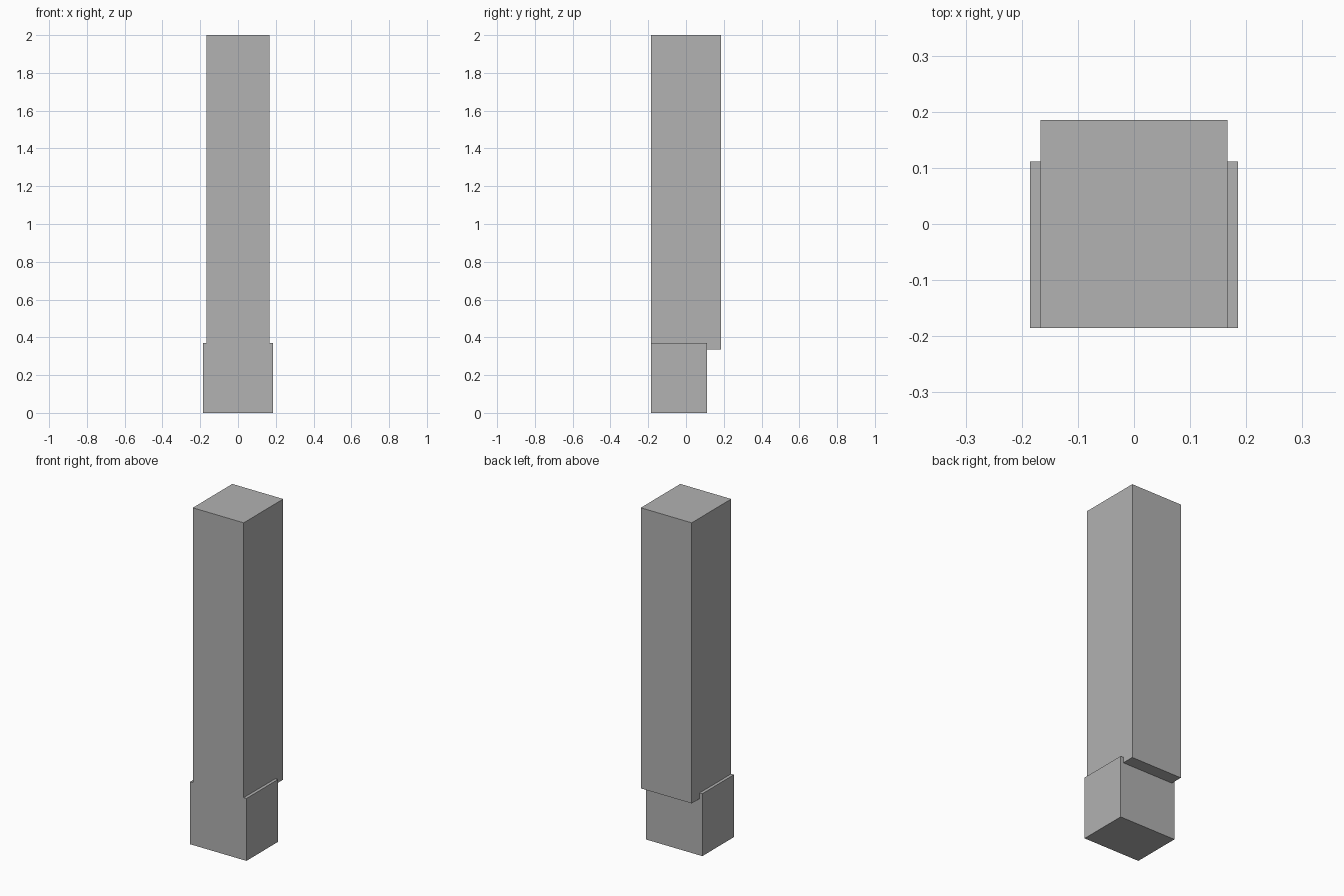
import bpy

if "Cube" in bpy.data.objects:
    bpy.data.objects.remove(bpy.data.objects["Cube"])

grey = bpy.data.materials.new("plain grey")
grey.diffuse_color = (0.445, 0.445, 0.445, 1)
grey.use_nodes = True
grey.node_tree.nodes["Principled BSDF"].inputs["Base Color"].default_value = grey.diffuse_color


def extrude_profile(name, profile, half_width):
    """Extrude a side profile of (y, z) points symmetrically along x."""
    n = len(profile)
    verts = [(x, y, z) for x in (-half_width, half_width) for y, z in profile]
    faces = [tuple(reversed(range(n))), tuple(range(n, 2 * n))]
    faces += [(i, (i + 1) % n, n + (i + 1) % n, n + i) for i in range(n)]
    mesh = bpy.data.meshes.new(name)
    mesh.from_pydata(verts, [], faces)
    mesh.materials.append(grey)
    obj = bpy.data.objects.new(name, mesh)
    bpy.context.collection.objects.link(obj)
    return obj


FRONT, BACK, BASE_BACK = -0.185, 0.185, 0.111
BASE_TOP, LIP, TOP = 0.37, 0.336, 2.0

# Wider foot block, flush with the front of the shaft
extrude_profile("base_block", [(FRONT, 0), (BASE_BACK, 0),
                               (BASE_BACK, BASE_TOP), (FRONT, BASE_TOP)], 0.185)

# Tall shaft whose rear lip hangs down behind the foot block
extrude_profile("shaft", [(FRONT, BASE_TOP), (BASE_BACK, BASE_TOP), (BASE_BACK, LIP),
                          (BACK, LIP), (BACK, TOP), (FRONT, TOP)], 0.167)
